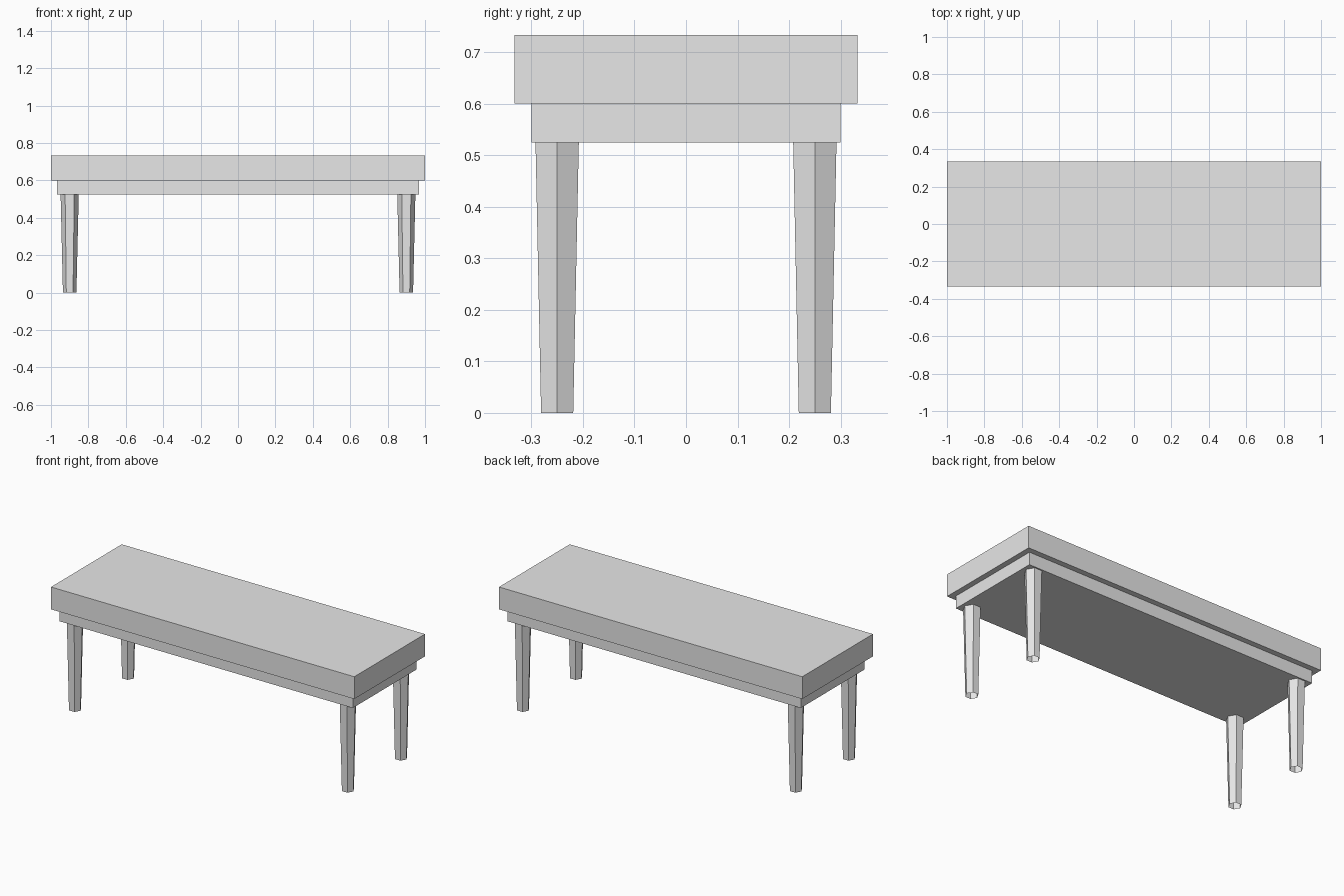
import bpy, bmesh
from mathutils import Matrix

if "Cube" in bpy.data.objects:
    bpy.data.objects.remove(bpy.data.objects["Cube"])

grey = bpy.data.materials.new("light_grey")
grey.diffuse_color = (0.8, 0.8, 0.8, 1)
grey.use_nodes = True
grey.node_tree.nodes["Principled BSDF"].inputs["Base Color"].default_value = grey.diffuse_color


def add_object(name, bm):
    mesh = bpy.data.meshes.new(name)
    bm.to_mesh(mesh)
    bm.free()
    mesh.materials.append(grey)
    obj = bpy.data.objects.new(name, mesh)
    bpy.context.collection.objects.link(obj)
    return obj


def slab(name, sx, sy, z0, z1):
    bm = bmesh.new()
    bmesh.ops.create_cube(bm, size=1, matrix=Matrix.Translation((0, 0, (z0 + z1) / 2))
                          @ Matrix.Diagonal((sx, sy, z1 - z0, 1)))
    return add_object(name, bm)


def leg(name, x, y, height=0.525):
    # Tapered hexagonal tube, open at the ends, corners pointing along x
    bm = bmesh.new()
    bmesh.ops.create_cone(bm, cap_ends=False, segments=6, radius1=0.036, radius2=0.0485,
                          depth=height, matrix=Matrix.Translation((x, y, height / 2))
                          @ Matrix.Rotation(1.5707963, 4, 'Z'))
    return add_object(name, bm)


# Thick seat and the apron under it
slab("seat", 2.0, 0.666, 0.6, 0.733)
slab("apron", 1.934, 0.6, 0.525, 0.6)

# Four legs
for side, x in (("left", -0.9), ("right", 0.9)):
    for end, y in (("front", -0.25), ("back", 0.25)):
        leg(f"{end}_{side}_leg", x, y)
